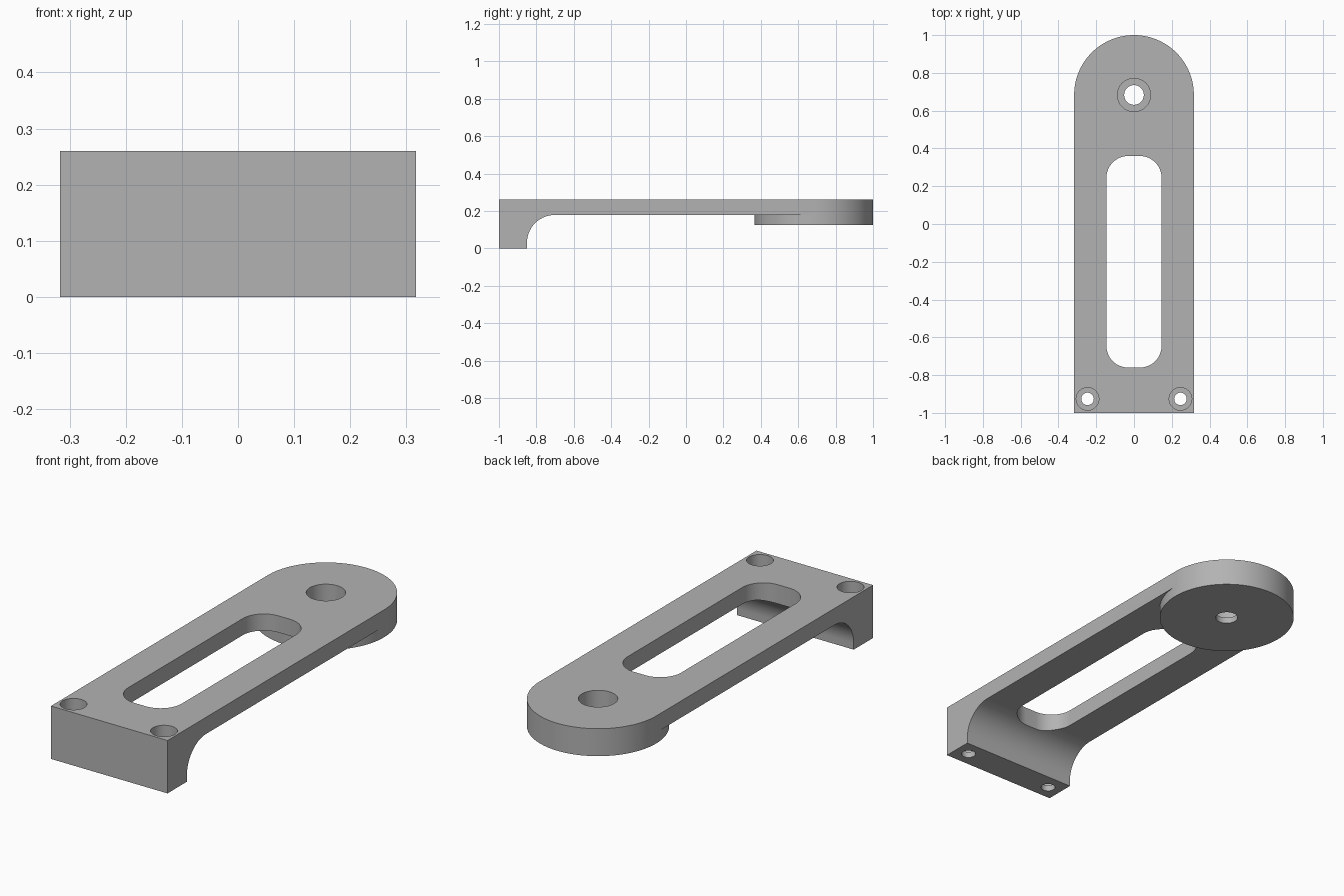
import bpy
import bmesh
from math import cos, sin, pi, radians
from mathutils import Vector

if "Cube" in bpy.data.objects:
    bpy.data.objects.remove(bpy.data.objects["Cube"], do_unlink=True)

GREY = (0.45, 0.45, 0.45, 1)
grey = bpy.data.materials.new("grey_metal")
grey.use_nodes = True
grey.diffuse_color = GREY
grey.node_tree.nodes["Principled BSDF"].inputs["Base Color"].default_value = GREY

HALF_W, TOP, ARM_BOTTOM, DISC_BOTTOM = 0.317, 0.26, 0.178, 0.125
PIVOT_Y = 1 - HALF_W
OVER = 0.1


def arc(cx, cy, r, start, end, steps):
    """Points along an arc, angles in degrees."""
    angles = [radians(start + (end - start) * i / steps) for i in range(steps + 1)]
    return [(cx + r * cos(a), cy + r * sin(a)) for a in angles]


def prism(name, points, low, high, along_x=False):
    """Extrude a 2D outline along z, or a (y, z) outline along x."""
    bm = bmesh.new()
    verts = [bm.verts.new((low, p, q) if along_x else (p, q, low)) for p, q in points]
    face = bm.faces.new(verts)
    new = bmesh.ops.extrude_face_region(bm, geom=[face])["geom"]
    move = Vector((high - low, 0, 0) if along_x else (0, 0, high - low))
    bmesh.ops.translate(bm, vec=move, verts=[v for v in new if isinstance(v, bmesh.types.BMVert)])
    bmesh.ops.recalc_face_normals(bm, faces=bm.faces)
    mesh = bpy.data.meshes.new(name)
    bm.to_mesh(mesh)
    bm.free()
    mesh.materials.append(grey)
    obj = bpy.data.objects.new(name, mesh)
    bpy.context.collection.objects.link(obj)
    return obj


def cylinder(name, x, y, r, low, high, sides=64):
    return prism(name, arc(x, y, r, 0, 360, sides)[:-1], low, high)


def combine(target, tool, operation):
    """Apply a boolean and drop the tool."""
    mod = target.modifiers.new(operation, "BOOLEAN")
    mod.operation, mod.solver, mod.object = operation, "EXACT", tool
    bpy.context.view_layer.objects.active = target
    bpy.ops.object.modifier_apply(modifier=mod.name)
    bpy.data.objects.remove(tool, do_unlink=True)


# Plan outline: square foot end, round pivot end
outline = arc(0, PIVOT_Y, HALF_W, 0, 180, 64) + [(-HALF_W, -1), (HALF_W, -1)]
bracket = prism("bracket_arm", outline, 0, TOP)

# Hollow under the arm, with a rounded inner corner at the foot
hollow = [(-0.85, -OVER)] + arc(-0.702, 0.03, 0.148, 180, 90, 24) + [(1.2, ARM_BOTTOM), (1.2, -OVER)]
combine(bracket, prism("hollow_cutter", hollow, -0.5, 0.5, along_x=True), "DIFFERENCE")

# Thick round boss at the pivot end
combine(bracket, cylinder("pivot_boss", 0, PIVOT_Y, HALF_W, DISC_BOTTOM, TOP, 128), "UNION")

# Long rounded slot
SLOT_X, SLOT_LOW, SLOT_HIGH, R = 0.146, -0.76, 0.36, 0.115
slot = []
for i, (sx, y) in enumerate(((1, SLOT_HIGH - R), (-1, SLOT_HIGH - R), (-1, SLOT_LOW + R), (1, SLOT_LOW + R))):
    slot += arc(sx * (SLOT_X - R), y, R, 90 * i, 90 * (i + 1), 16)
combine(bracket, prism("slot_cutter", slot, -OVER, TOP + OVER), "DIFFERENCE")

# Counterbored screw holes: pivot hole and two in the foot
for x, y, bore, hole, base in ((0, PIVOT_Y, 0.088, 0.052, DISC_BOTTOM),
                               (-0.246, -0.926, 0.06, 0.033, 0),
                               (0.246, -0.926, 0.06, 0.033, 0)):
    combine(bracket, cylinder("hole_cutter", x, y, hole, -OVER, TOP + OVER, 48), "DIFFERENCE")
    combine(bracket, cylinder("bore_cutter", x, y, bore, base + 0.03, TOP + OVER, 48), "DIFFERENCE")

# Smooth curved walls, keep crisp edges
bpy.ops.object.select_all(action="DESELECT")
bracket.select_set(True)
bpy.context.view_layer.objects.active = bracket
bpy.ops.object.shade_smooth_by_angle(angle=radians(30))
